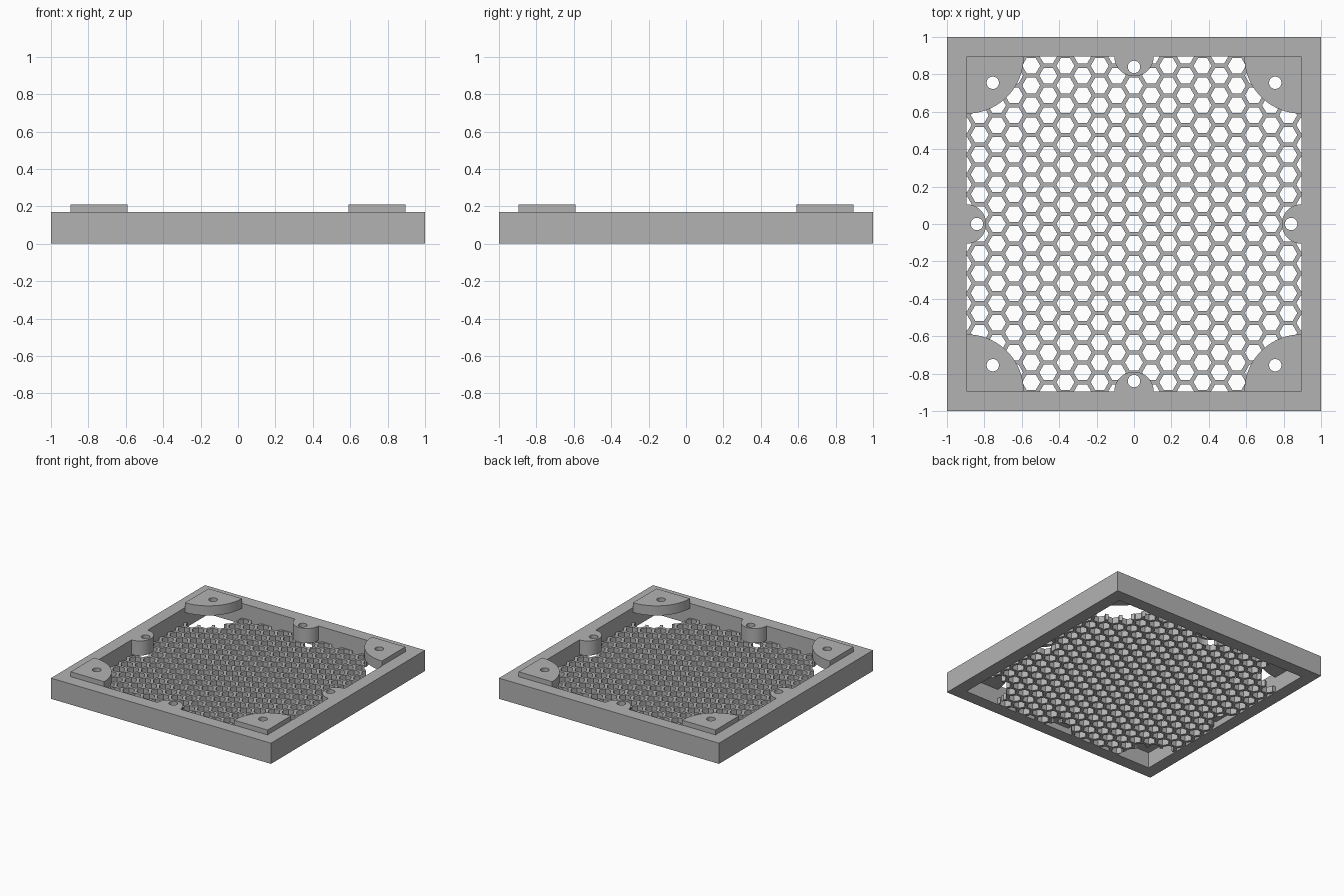
import bpy, bmesh, math

if "Cube" in bpy.data.objects:
    bpy.data.objects.remove(bpy.data.objects["Cube"])

INNER = 0.895          # half width of the frame opening
PITCH = 0.1058         # distance between honeycomb cells
WALL = 0.0225          # honeycomb wall thickness
MESH_TOP = 0.05
TAB_R, POST_R, HOLE_R = 0.305, 0.105, 0.033

grey = bpy.data.materials.new("plain grey")
grey.diffuse_color = (0.45, 0.45, 0.45, 1)
grey.use_nodes = True
grey.node_tree.nodes["Principled BSDF"].inputs["Base Color"].default_value = grey.diffuse_color


def add_object(name, bm):
    me = bpy.data.meshes.new(name)
    bm.to_mesh(me)
    bm.free()
    me.materials.append(grey)
    ob = bpy.data.objects.new(name, me)
    bpy.context.collection.objects.link(ob)
    return ob


def thicken(bm, height):
    ext = bmesh.ops.extrude_face_region(bm, geom=bm.faces[:])
    verts = [g for g in ext["geom"] if isinstance(g, bmesh.types.BMVert)]
    bmesh.ops.translate(bm, verts=verts, vec=(0, 0, height))
    bmesh.ops.recalc_face_normals(bm, faces=bm.faces[:])


def plate(name, loops, z0, z1):
    """Solid plate from one outline followed by any holes."""
    bm = bmesh.new()
    for pts in loops:
        vs = [bm.verts.new((x, y, z0)) for x, y in pts]
        for a, b in zip(vs, vs[1:] + vs[:1]):
            bm.edges.new((a, b))
    bmesh.ops.triangle_fill(bm, edges=bm.edges[:], use_beauty=True, normal=(0, 0, 1))
    thicken(bm, z1 - z0)
    return add_object(name, bm)


def arc(cx, cy, r, start, sweep, n):
    return [(cx + r * math.cos(start + sweep * i / n),
             cy + r * math.sin(start + sweep * i / n)) for i in range(n + 1)]


def circle(cx, cy, r, n=32):
    return arc(cx, cy, r, 0, math.tau, n)[:-1]


def square(h):
    return [(-h, -h), (h, -h), (h, h), (-h, h)]


def smooth(ob):
    bpy.ops.object.select_all(action='DESELECT')
    ob.select_set(True)
    bpy.context.view_layer.objects.active = ob
    bpy.ops.object.shade_smooth_by_angle(angle=math.radians(30))


# Square outer frame
plate("frame", [square(1.0), square(INNER)], 0, 0.17)

# Corner tabs and side posts, each with a screw hole
sites = []
for k in range(4):
    turn = k * math.pi / 2
    diag = turn + math.pi / 4
    sx, sy = round(math.cos(diag) * 1.4142), round(math.sin(diag) * 1.4142)
    cx, cy = sx * INNER, sy * INNER
    outline = [(cx, cy)] + arc(cx, cy, TAB_R, turn + math.pi, math.pi / 2, 24)
    smooth(plate(f"corner_tab_{k + 1}",
                 [outline, circle(sx * 0.755, sy * 0.755, HOLE_R)], 0.13, 0.21))
    sites.append((cx, cy, TAB_R))

    dx, dy = round(math.cos(turn)), round(math.sin(turn))
    px, py = dx * INNER, dy * INNER
    outline = arc(px, py, POST_R, turn + math.pi / 2, math.pi, 32)
    smooth(plate(f"side_post_{k + 1}",
                 [outline, circle(dx * 0.84, dy * 0.84, HOLE_R)], 0.05, 0.17))
    sites.append((px, py, POST_R))

# Honeycomb grille: hexagonal rings welded into one sheet
bm = bmesh.new()
r_out = PITCH / math.sqrt(3)
r_in = (PITCH - WALL) / math.sqrt(3)
for i in range(-11, 12):
    for j in range(-10, 11):
        cx = i * PITCH * math.sqrt(3) / 2
        cy = (j + (i % 2) / 2) * PITCH
        rings = [[bm.verts.new((x, y, 0)) for x, y in circle(cx, cy, r, 6)]
                 for r in (r_out, r_in)]
        for a in range(6):
            b = (a + 1) % 6
            bm.faces.new((rings[0][a], rings[0][b], rings[1][b], rings[1][a]))
bmesh.ops.remove_doubles(bm, verts=bm.verts[:], dist=0.001)
for n in ((1, 0, 0), (-1, 0, 0), (0, 1, 0), (0, -1, 0)):
    bmesh.ops.bisect_plane(bm, geom=bm.verts[:] + bm.edges[:] + bm.faces[:],
                           plane_co=[c * INNER for c in n], plane_no=n,
                           clear_outer=True)
thicken(bm, MESH_TOP)
grille = add_object("honeycomb_grille", bm)

# Clear the grille below the tabs and posts
bm = bmesh.new()
for cx, cy, r in sites:
    bm.faces.new([bm.verts.new((x, y, -0.1)) for x, y in circle(cx, cy, r, 64)])
thicken(bm, 0.3)
cutter = add_object("grille_cutter", bm)
cutter.hide_render = True
mod = grille.modifiers.new("clearance", 'BOOLEAN')
mod.operation = 'DIFFERENCE'
mod.solver = 'EXACT'
mod.object = cutter
bpy.context.view_layer.objects.active = grille
bpy.ops.object.modifier_apply(modifier=mod.name)
bpy.data.objects.remove(cutter)
